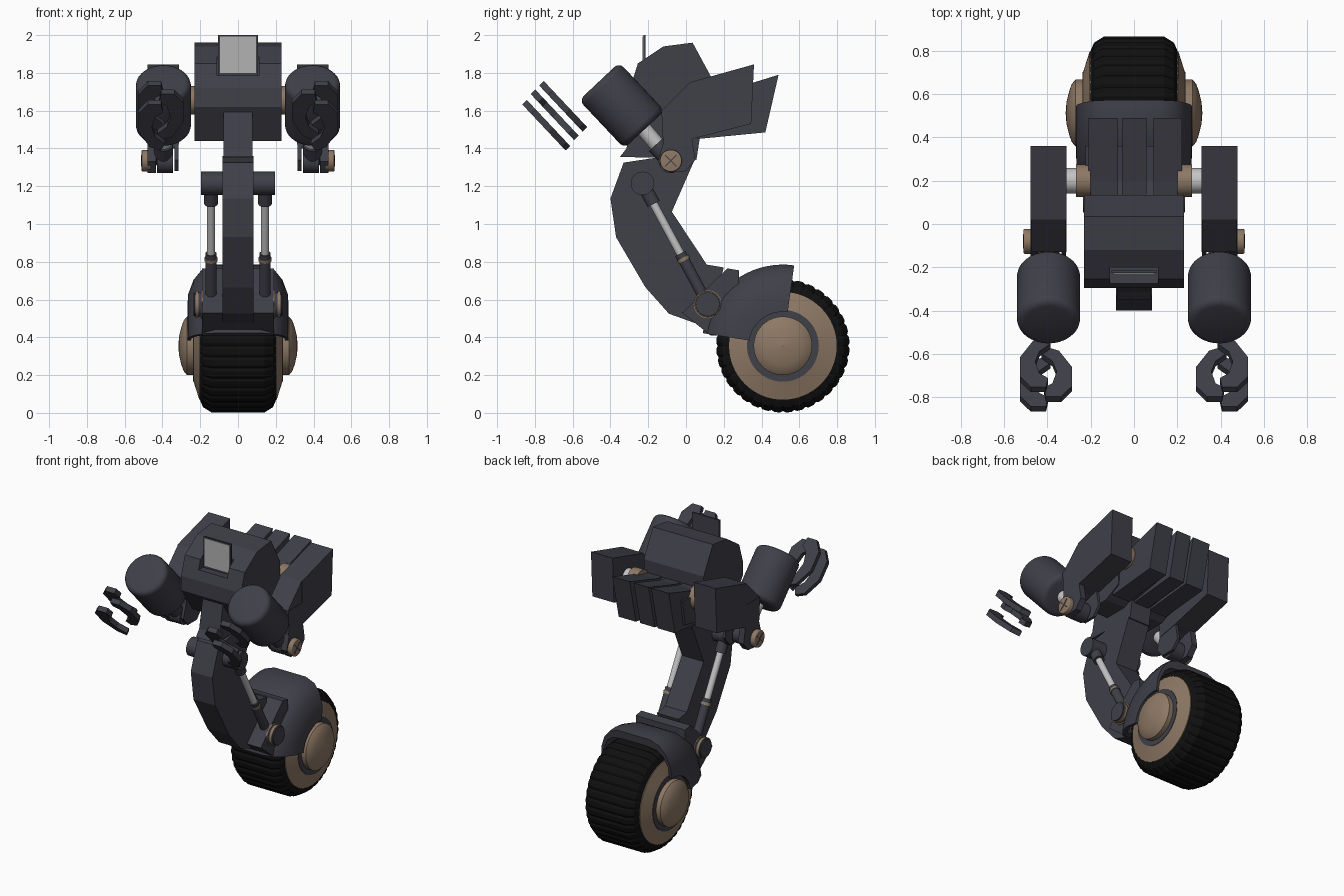
import bpy, bmesh, math
from mathutils import Vector

if "Cube" in bpy.data.objects:
    bpy.data.objects.remove(bpy.data.objects["Cube"])


def material(name, color):
    m = bpy.data.materials.new(name)
    m.use_nodes = True
    m.diffuse_color = (*color, 1)
    bsdf = m.node_tree.nodes["Principled BSDF"]
    bsdf.inputs["Base Color"].default_value = (*color, 1)
    bsdf.inputs["Roughness"].default_value = 0.6
    return m


SLATE = material("slate armour", (0.05, 0.05, 0.066))
TAN = material("tan metal", (0.27, 0.19, 0.13))
BLACK = material("black rubber", (0.005, 0.005, 0.005))
STEEL = material("light steel", (0.55, 0.55, 0.55))
SCREEN = material("screen grey", (0.45, 0.45, 0.45))
SIDES = (("left", 1), ("right", -1))
AXLE = Vector((0, 0.513, 0.355))


def finish(name, bm, mat, smooth=False):
    bmesh.ops.recalc_face_normals(bm, faces=bm.faces)
    me = bpy.data.meshes.new(name)
    bm.to_mesh(me)
    bm.free()
    me.materials.append(mat)
    ob = bpy.data.objects.new(name, me)
    bpy.context.collection.objects.link(ob)
    if smooth:
        bpy.ops.object.select_all(action='DESELECT')
        ob.select_set(True)
        bpy.context.view_layer.objects.active = ob
        bpy.ops.object.shade_smooth_by_angle(angle=math.radians(32))
    return ob


def prism(name, points, offset, mat=SLATE):
    """Extrude a closed outline of 3D points along an offset."""
    bm = bmesh.new()
    face = bm.faces.new([bm.verts.new(p) for p in points])
    ret = bmesh.ops.extrude_face_region(bm, geom=[face])
    moved = [v for v in ret["geom"] if isinstance(v, bmesh.types.BMVert)]
    bmesh.ops.translate(bm, verts=moved, vec=offset)
    return finish(name, bm, mat)


def slab(name, outline, x0, x1, mat=SLATE):
    """Extrude a side (y, z) outline between two x positions."""
    return prism(name, [(x0, y, z) for y, z in outline], (x1 - x0, 0, 0), mat)


def rod(name, a, b, r, mat=SLATE, bevel=0.0, n=32):
    a, b = Vector(a), Vector(b)
    bm = bmesh.new()
    bmesh.ops.create_cone(bm, cap_ends=True, segments=n, radius1=r, radius2=r,
                          depth=(b - a).length)
    turn = (b - a).to_track_quat('Z', 'Y').to_matrix()
    bmesh.ops.rotate(bm, verts=bm.verts, cent=(0, 0, 0), matrix=turn)
    bmesh.ops.translate(bm, verts=bm.verts, vec=(a + b) / 2)
    if bevel:
        rims = [e for e in bm.edges if any(len(f.verts) > 4 for f in e.link_faces)]
        bmesh.ops.bevel(bm, geom=rims, offset=bevel, segments=4, profile=0.5,
                        affect='EDGES')
    return finish(name, bm, mat, True)


def sweep(name, section, mat, start=0, end=360, steps=64, tread=0.0, smooth=True):
    """Turn a closed (x, radius) section around the wheel axle."""
    bm = bmesh.new()
    full = end - start == 360
    rings = []
    for j in range(steps if full else steps + 1):
        a = math.radians(start + (end - start) * j / steps)
        cut = tread if j % 4 == 0 else 0
        rings.append([bm.verts.new(AXLE + Vector((x, (r - cut) * math.cos(a),
                                                  (r - cut) * math.sin(a))))
                      for x, r in section])
    n = len(section)
    for j in range(steps):
        p, q = rings[j], rings[(j + 1) % len(rings)]
        for k in range(n):
            bm.faces.new((p[k], p[(k + 1) % n], q[(k + 1) % n], q[k]))
    if not full:
        bm.faces.new(rings[0])
        bm.faces.new(rings[-1])
    return finish(name, bm, mat, smooth)


# Wheel: tyre, hubs and domes
half = [(0.19, 0.2), (0.2, 0.29), (0.185, 0.325), (0.14, 0.353)]
sweep("tyre", half + [(-x, r) for x, r in reversed(half)], BLACK,
      steps=144, tread=0.008, smooth=False)
for side, s in SIDES:
    sweep(side + "_hub_ring", [(s * x, r) for x, r in
          [(0.15, 0.285), (0.205, 0.285), (0.235, 0.19), (0.15, 0.18)]], TAN)
    sweep(side + "_hub_groove", [(s * x, r) for x, r in
          [(0.15, 0.19), (0.238, 0.19), (0.238, 0.14), (0.15, 0.14)]], SLATE)
    sweep(side + "_hub_dome", [(s * x, r) for x, r in
          [(0.2, 0.001), (0.2, 0.155), (0.27, 0.155), (0.287, 0.135), (0.3, 0.1),
           (0.312, 0.05), (0.316, 0.001)]], TAN)

# Fender over the wheel
outer = [(0.268, 0.18), (0.265, 0.27), (0.235, 0.35), (0.19, 0.405), (0.12, 0.43)]
inner = [(0.09, 0.375), (0.17, 0.365), (0.215, 0.33), (0.245, 0.26), (0.25, 0.18)]
section = outer + [(-x, r) for x, r in reversed(outer)]
section += [(-x, r) for x, r in reversed(inner)] + inner
sweep("fender", section, SLATE, 82, 171, 18)
slab("fender_bracket", [(-0.02, 0.53), (0.08, 0.45), (0.13, 0.41), (0.18, 0.41),
     (0.2, 0.52), (0.28, 0.66), (0.28, 0.755), (0.22, 0.765), (0.13, 0.68)], -0.19, 0.19)

# Curved leg and neck
slab("leg", [(-0.33, 1.325), (-0.4, 1.135), (-0.37, 0.93), (-0.215, 0.665),
     (-0.09, 0.525), (0.09, 0.46), (0.16, 0.62), (0.2, 0.77), (0.11, 0.785),
     (-0.075, 1.065), (0.05, 1.35), (-0.1, 1.36)], -0.083, 0.083)
slab("neck", [(-0.35, 1.355), (-0.315, 1.4), (-0.27, 1.63), (-0.1, 1.66),
     (0.08, 1.5), (0.055, 1.34), (-0.1, 1.35)], -0.078, 0.078)

# Leg pistons
for side, s in SIDES:
    x = s * 0.143
    top, low = Vector((x, -0.23, 1.215)), Vector((x, 0.115, 0.575))

    def at(t):
        return top.lerp(low, t)

    rod(side + "_piston_pivot", (s * 0.07, *top.yz), (s * 0.195, *top.yz), 0.062)
    rod(side + "_piston_collar", at(0.03), at(0.17), 0.036)
    rod(side + "_piston_rod", at(0.15), at(0.7), 0.022, STEEL)
    rod(side + "_piston_ring", at(0.615), at(0.64), 0.034, TAN)
    rod(side + "_piston_sleeve", at(0.64), at(0.96), 0.03)
    rod(side + "_piston_tab", at(0.58), at(0.615), 0.03)
    rod(side + "_lower_pivot", (s * 0.08, *low.yz), (s * 0.23, *low.yz), 0.066, bevel=0.008)
    rod(side + "_lower_pivot_ring", (s * 0.185, *low.yz), (s * 0.197, *low.yz), 0.074, TAN)
    rod(side + "_lower_pivot_rim", (s * 0.21, *low.yz), (s * 0.226, *low.yz), 0.07, TAN)
    rod(side + "_lower_pivot_cap", (s * 0.2, *low.yz), (s * 0.236, *low.yz), 0.061)

# Body: two full cheeks and a centre notched for the screen
rear = [(-0.12, 1.94), (0.035, 1.96), (0.135, 1.775), (0.12, 1.5), (0.0, 1.44),
        (-0.17, 1.44), (-0.295, 1.62), (-0.295, 1.72)]
for side, s in SIDES:
    slab(side + "_body_cheek", [(-0.255, 1.85)] + rear, s * 0.11, s * 0.23)
slab("body_centre", [(-0.275, 1.785), (-0.2, 1.785), (-0.2, 1.885)] + rear, -0.11, 0.11)
slab("screen_frame", [(-0.226, 1.785), (-0.226, 2.0), (-0.214, 2.0), (-0.214, 1.785)],
     -0.105, 0.105)
slab("screen", [(-0.23, 1.8), (-0.23, 1.992), (-0.225, 1.992), (-0.225, 1.8)],
     -0.095, 0.095, SCREEN)

# Rear cooling slats on a shared core
slat = [(0.1, 1.68), (0.2, 1.70), (0.49, 1.79), (0.42, 1.485), (0.06, 1.45)]
for i, (x0, x1) in enumerate([(-0.21, -0.075), (-0.055, 0.058), (0.09, 0.223)]):
    slab("slat_%d" % (i + 1), slat, x0, x1)
slab("slat_core", [(0.08, 1.69), (0.2, 1.67), (0.36, 1.69), (0.33, 1.51), (0.05, 1.46)],
     -0.225, 0.22)

# Arms
back = Vector((0, -0.22, 1.5))
front = Vector((0, -0.46, 1.755))
along = (back - front).normalized()
up = Vector((0, -along.z, along.y))
elbow = (-0.08, 1.335)
for side, s in SIDES:
    mid = Vector((s * 0.395, 0, 0))
    rod(side + "_shoulder_ring", (s * 0.2, 0.2, 1.655), (s * 0.268, 0.2, 1.655), 0.075, TAN)
    rod(side + "_shoulder_axle", (s * 0.26, 0.2, 1.655), (s * 0.33, 0.2, 1.655), 0.058, STEEL)
    slab(side + "_upper_arm", [(0.36, 1.845), (0.345, 1.53), (0.03, 1.45), (-0.12, 1.42),
         (-0.13, 1.6), (0.02, 1.6), (0.02, 1.75)], s * 0.312, s * 0.478)
    slab(side + "_arm_front", [(0.02, 1.75), (0.03, 1.46), (-0.12, 1.4), (-0.13, 1.6)],
         s * 0.315, s * 0.475)
    slab(side + "_elbow_bracket", [(-0.1, 1.5), (0.03, 1.46), (0.05, 1.34), (0.0, 1.28),
         (-0.1, 1.27), (-0.15, 1.33)], s * 0.435, s * 0.478)
    slab(side + "_inner_bracket", [(-0.1, 1.5), (0.03, 1.46), (0.05, 1.34), (0.0, 1.28),
         (-0.1, 1.28), (-0.15, 1.34)], s * 0.315, s * 0.335)
    rod(side + "_elbow_barrel", (s * 0.345, *elbow), (s * 0.43, *elbow), 0.065)
    rod(side + "_elbow_bolt", (s * 0.46, *elbow), (s * 0.51, *elbow), 0.058, TAN, 0.006)
    # Crossed slots on the bolt head
    for k, (dy, dz) in enumerate([(0.03, 0.03), (0.03, -0.03)]):
        y, z = elbow
        outline = [(y - dy - 0.004, z - dz), (y - dy + 0.004, z - dz),
                   (y + dy + 0.004, z + dz), (y + dy - 0.004, z + dz)]
        slab("%s_bolt_slot_%d" % (side, k + 1), outline, s * 0.508, s * 0.513)
    rod(side + "_forearm_rod", mid + back - along * 0.03, mid + Vector((0, *elbow)),
        0.042, STEEL)
    rod(side + "_forearm_neck", mid + Vector((0, -0.16, 1.42)), mid + Vector((0, *elbow)), 0.05)
    rod(side + "_forearm", mid + front, mid + back, 0.146, SLATE, 0.035, 48)

    # Hooked finger plates, the middle one opposing the other two
    hook = [(0.0, 0.0), (0.07, 0.0), (0.12, 0.07), (0.12, 0.2), (0.06, 0.31),
            (0.0, 0.335), (-0.02, 0.29), (0.03, 0.24), (0.05, 0.17), (0.03, 0.09),
            (-0.01, 0.06)]
    starts = [(-0.855, 1.645), (-0.81, 1.70), (-0.765, 1.745)]
    for k, (y, z) in enumerate(starts):
        turn = -s if k == 1 else s
        base = mid + Vector((s * 0.012, y, z))
        pts = [base + Vector((turn * u, 0, 0)) + along * v for u, v in hook]
        normal = Vector((0, along.z, -along.y))
        normal = normal if normal.z > 0 else -normal
        prism("%s_finger_%d" % (side, k + 1), [p - normal * 0.017 for p in pts],
              normal * 0.034)
